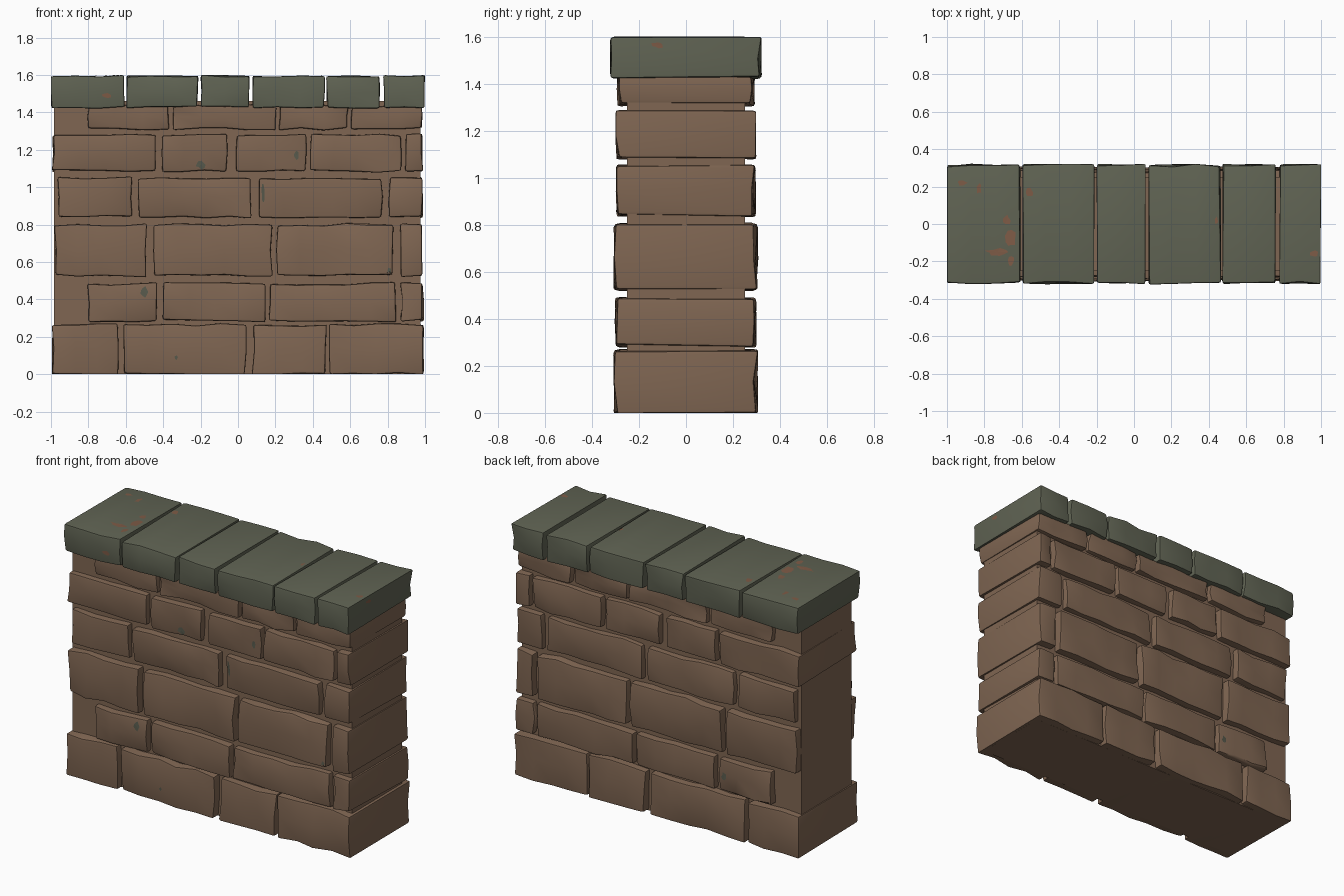
import bpy
import bmesh
import math
import random
from mathutils import Vector

random.seed(7)

cube = bpy.data.objects.get("Cube")
if cube:
    bpy.data.objects.remove(cube, do_unlink=True)


def material(name, rgb):
    mat = bpy.data.materials.new(name)
    mat.use_nodes = True
    mat.diffuse_color = (*rgb, 1)
    mat.node_tree.nodes["Principled BSDF"].inputs["Base Color"].default_value = (*rgb, 1)
    return mat


BROWN = material("brown brick", (0.215, 0.133, 0.085))
GREEN = material("mossy green stone", (0.118, 0.127, 0.088))
RUST = material("rust patch", (0.21, 0.105, 0.062))
TEAL = material("grey green patch", (0.095, 0.10, 0.072))


def add_object(name, bm, mat):
    mesh = bpy.data.meshes.new(name)
    bm.to_mesh(mesh)
    bm.free()
    mesh.materials.append(mat)
    obj = bpy.data.objects.new(name, mesh)
    bpy.context.collection.objects.link(obj)
    return obj


def clamp(v, low, high):
    return max(low, min(high, v))


def block(name, low, high, mat, wobble=0.0, chamfer=0.0, limit=None):
    """Box from low to high, cut into slices, roughened and chamfered."""
    low, high = Vector(low), Vector(high)
    size, centre = high - low, (low + high) / 2
    bm = bmesh.new()
    bmesh.ops.create_cube(bm, size=1)
    for v in bm.verts:
        v.co = Vector(a * b for a, b in zip(v.co, size)) + centre
    if wobble:
        # slices along the length, and one through the height
        count = max(1, round(size.x / 0.13))
        cuts = [((low.x + size.x * i / count, 0, 0), (1, 0, 0)) for i in range(1, count)]
        cuts.append(((0, 0, centre.z), (0, 0, 1)))
        for co, no in cuts:
            bmesh.ops.bisect_plane(bm, geom=bm.verts[:] + bm.edges[:] + bm.faces[:],
                                   plane_co=co, plane_no=no)
        for v in bm.verts:
            shift = [random.uniform(-wobble, wobble) for _ in range(3)]
            v.co += Vector((shift[0] * 0.6, shift[1], shift[2] * 0.7))
    if chamfer:
        bm.normal_update()
        sharp = [e for e in bm.edges if e.calc_face_angle(0) > 0.8]
        bmesh.ops.bevel(bm, geom=sharp, offset=chamfer, segments=2, profile=0.65,
                        affect='EDGES', clamp_overlap=True)
    if limit:
        for v in bm.verts:
            v.co = Vector(clamp(c, a, b) for c, a, b in zip(v.co, *limit))
    bmesh.ops.recalc_face_normals(bm, faces=bm.faces[:])
    return add_object(name, bm, mat)


# Mortar core, flat on the -x end
solid = [block("wall_core", (-0.985, -0.25, 0), (0.975, 0.25, 1.46), BROWN)]

# Courses: bottom, top, half depth, and the ends of each brick along x
COURSES = [
    (0.00, 0.265, 0.298, [(-0.99, -0.64), (-0.61, 0.04), (0.08, 0.47), (0.49, 0.99)]),
    (0.285, 0.485, 0.292, [(-0.80, -0.43), (-0.40, 0.15), (0.17, 0.84), (0.87, 0.99)]),
    (0.525, 0.80, 0.298, [(-0.98, -0.49), (-0.45, 0.18), (0.21, 0.83), (0.87, 0.985)]),
    (0.84, 1.05, 0.288, [(-0.96, -0.57), (-0.53, 0.07), (0.11, 0.77), (0.81, 0.985)]),
    (1.085, 1.28, 0.29, [(-0.99, -0.44), (-0.41, -0.06), (-0.01, 0.36), (0.39, 0.87), (0.895, 0.985)]),
    (1.31, 1.435, 0.284, [(-0.80, -0.37), (-0.345, 0.20), (0.22, 0.585), (0.61, 0.985)]),
]
brick_limit = ((-0.995, -0.315, 0), (0.995, 0.315, 1.45))
for row, (z0, z1, depth, spans) in enumerate(COURSES, 1):
    for col, (x0, x1) in enumerate(spans, 1):
        solid.append(block(f"brick_row{row}_{col}", (x0, -depth, z0), (x1, depth, z1),
                           BROWN, 0.011, 0.014, brick_limit))

# Coping stones along the top
CAPS = [(-1, -0.61), (-0.595, -0.215), (-0.20, 0.06), (0.08, 0.46), (0.475, 0.76), (0.78, 1)]
cap_limit = ((-1, -0.325, 1.41), (1, 0.325, 1.60))
for i, (x0, x1) in enumerate(CAPS, 1):
    solid.append(block(f"coping_stone_{i}", (x0, -0.315, 1.425), (x1, 0.315, 1.595),
                       GREEN, 0.009, 0.013, cap_limit))

for obj in bpy.context.selected_objects:
    obj.select_set(False)
for obj in solid:
    obj.select_set(True)
bpy.context.view_layer.objects.active = solid[0]
bpy.ops.object.shade_smooth_by_angle(angle=math.radians(32))

# Weathered patches laid thinly over the surfaces
bpy.context.view_layer.update()
graph = bpy.context.evaluated_depsgraph_get()


def patch(name, centre, radii, u, v, mat):
    """Irregular thin blob projected onto the wall along the -(u x v) direction."""
    u, v, centre = Vector(u), Vector(v), Vector(centre)
    out = u.cross(v)
    points = [centre]
    for i in range(9):
        a, r = math.tau * i / 9, random.uniform(0.6, 1.15)
        points.append(centre + u * radii[0] * r * math.cos(a) + v * radii[1] * r * math.sin(a))
    bm = bmesh.new()
    verts = []
    for p in points:
        hit, loc, *_ = bpy.context.scene.ray_cast(graph, p + out, -out)
        verts.append(bm.verts.new((loc if hit else p) + out * 0.003))
    for i in range(1, 10):
        bm.faces.new((verts[0], verts[i], verts[i % 9 + 1]))
    return add_object(name, bm, mat)


TOP_SPOTS = [(-0.92, 0.22, 0.03, 0.015), (-0.83, 0.19, 0.016, 0.03), (-0.68, 0.02, 0.02, 0.03),
             (-0.66, -0.08, 0.03, 0.05), (-0.73, -0.15, 0.07, 0.02), (-0.66, -0.2, 0.02, 0.03),
             (-0.56, 0.17, 0.025, 0.025), (0.44, 0.02, 0.01, 0.02), (0.965, -0.16, 0.025, 0.02)]
for i, (x, y, rx, ry) in enumerate(TOP_SPOTS, 1):
    patch(f"rust_patch_{i}", (x, y, 1.6), (rx, ry), (1, 0, 0), (0, 1, 0), RUST)
patch("rust_patch_front", (-0.7, -0.3, 1.49), (0.03, 0.018), (1, 0, 0), (0, 0, 1), RUST)
patch("rust_patch_end", (1, -0.12, 1.565), (0.025, 0.016), (0, 1, 0), (0, 0, 1), RUST)

FRONT_SPOTS = [(-0.2, 1.12, 0.03, 0.025), (0.31, 1.17, 0.015, 0.025), (0.135, 0.97, 0.01, 0.05),
               (-0.5, 0.44, 0.025, 0.03), (0.81, 0.55, 0.012, 0.02), (-0.33, 0.09, 0.012, 0.012)]
for i, (x, z, rx, rz) in enumerate(FRONT_SPOTS, 1):
    patch(f"moss_patch_front_{i}", (x, -0.3, z), (rx, rz), (1, 0, 0), (0, 0, 1), TEAL)
patch("moss_patch_back", (-0.47, 0.3, 0.38), (0.02, 0.025), (-1, 0, 0), (0, 0, 1), TEAL)
